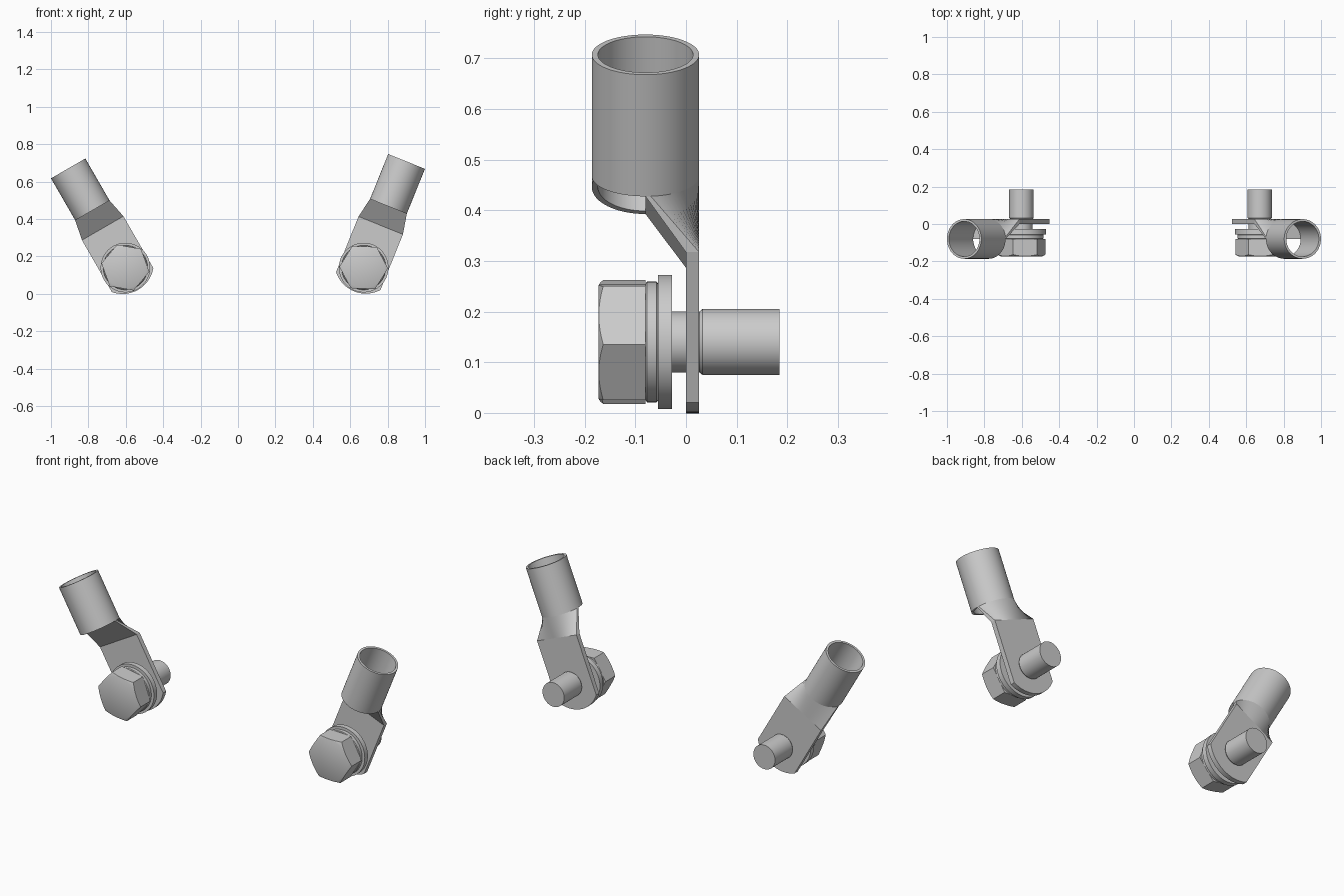
import bpy, bmesh, math
from math import sin, cos, pi, radians

if "Cube" in bpy.data.objects:
    bpy.data.objects.remove(bpy.data.objects["Cube"])

N = 64
TUBE_Y, TUBE_R, TUBE_IN = -0.08, 0.106, 0.094
TUBE_Z0, TUBE_Z1 = 0.353, 0.612
PLATE_W, PLATE_Z, BACK_Y = 0.128, 0.243, 0.026


def loft(name, rings, place, loop=False):
    """Skin closed rings of equal length; cap the ends or join last to first."""
    bm = bmesh.new()
    vr = [[bm.verts.new(p) for p in ring] for ring in rings]
    n = len(rings[0])
    pairs = list(zip(vr, vr[1:])) + ([(vr[-1], vr[0])] if loop else [])
    for a, b in pairs:
        for i in range(n):
            j = (i + 1) % n
            bm.faces.new((a[i], a[j], b[j], b[i]))
    if not loop:
        bm.faces.new(vr[0])
        bm.faces.new(vr[-1])
    bmesh.ops.recalc_face_normals(bm, faces=bm.faces)
    me = bpy.data.meshes.new(name)
    bm.to_mesh(me)
    bm.free()
    me.shade_smooth()
    me.set_sharp_from_angle(angle=radians(30))
    ob = bpy.data.objects.new(name, me)
    bpy.context.collection.objects.link(ob)
    x, tilt = place
    ob.location = (x, 0, 0.14)
    ob.rotation_euler = (0, radians(tilt), 0)
    return ob


def y_ring(r, y):
    return [(r * cos(2*pi*i/N), y, r * sin(2*pi*i/N)) for i in range(N)]


def z_ring(r, z):
    return [(r * cos(2*pi*i/N), TUBE_Y + r * sin(2*pi*i/N), z) for i in range(N)]


def turned(name, profile, place):
    return loft(name, [y_ring(r, y) for r, y in profile], place)


def hex_head(name, place):
    # hexagon with a conical chamfer on its front edge
    n, R, front, back = 96, 0.13, -0.173, -0.08
    flat = R * cos(pi/6)
    face, edge, rear = [], [], []
    for i in range(n):
        t = 2*pi*i/n
        h = flat / cos(t % (pi/3) - pi/6)
        a = t + radians(20)
        c, s = cos(a), sin(a)
        r0 = flat * 0.985
        face.append((r0*c, front, r0*s))
        edge.append((h*c, front + (h - r0)*0.5, h*s))
        rear.append((h*c, back, h*s))
    loft(name, [face, edge, rear], place)


def lug(side, place):
    # barrel, open at both ends
    loft(side + "_barrel", [z_ring(TUBE_R, TUBE_Z0), z_ring(TUBE_R, TUBE_Z1),
                            z_ring(TUBE_IN, TUBE_Z1), z_ring(TUBE_IN, TUBE_Z0)],
         place, loop=True)
    # neck: half-round at the barrel flattening into the palm
    k = 32
    top = [(TUBE_R*cos(pi*i/k), TUBE_Y + TUBE_R*sin(pi*i/k), TUBE_Z0)
           for i in range(k + 1)]
    low = [(PLATE_W, 0, PLATE_Z)]
    low += [(PLATE_W * (1 - 2*(i - 1)/(k - 2)), BACK_Y, PLATE_Z) for i in range(1, k)]
    low += [(-PLATE_W, 0, PLATE_Z)]
    loft(side + "_neck", [top, low], place)
    # flat palm with a shallow arc at the lower end
    R, cz = 0.1665, 0.0295
    half = math.asin(PLATE_W / R)
    outline = [(PLATE_W, PLATE_Z), (-PLATE_W, PLATE_Z)]
    outline += [(R*sin(half*t/12), cz - R*cos(half*t/12)) for t in range(-12, 13)]
    loft(side + "_palm", [[(x, y, z) for x, z in outline] for y in (0, BACK_Y)], place)


def bolt(side, place):
    hex_head(side + "_bolt_head", place)
    turned(side + "_spring_washer", [(0.115, -0.08), (0.119, -0.077),
                                     (0.119, -0.058), (0.115, -0.055)], place)
    turned(side + "_flat_washer", [(0.1325, -0.055), (0.1325, -0.028)], place)
    turned(side + "_bolt_shank", [(0.06, -0.17), (0.06, 0.027), (0.0655, 0.033),
                                  (0.0655, 0.185)], place)


for side, place in (("left", (-0.602, -30)), ("right", (0.672, 22))):
    lug(side, place)
    bolt(side, place)
